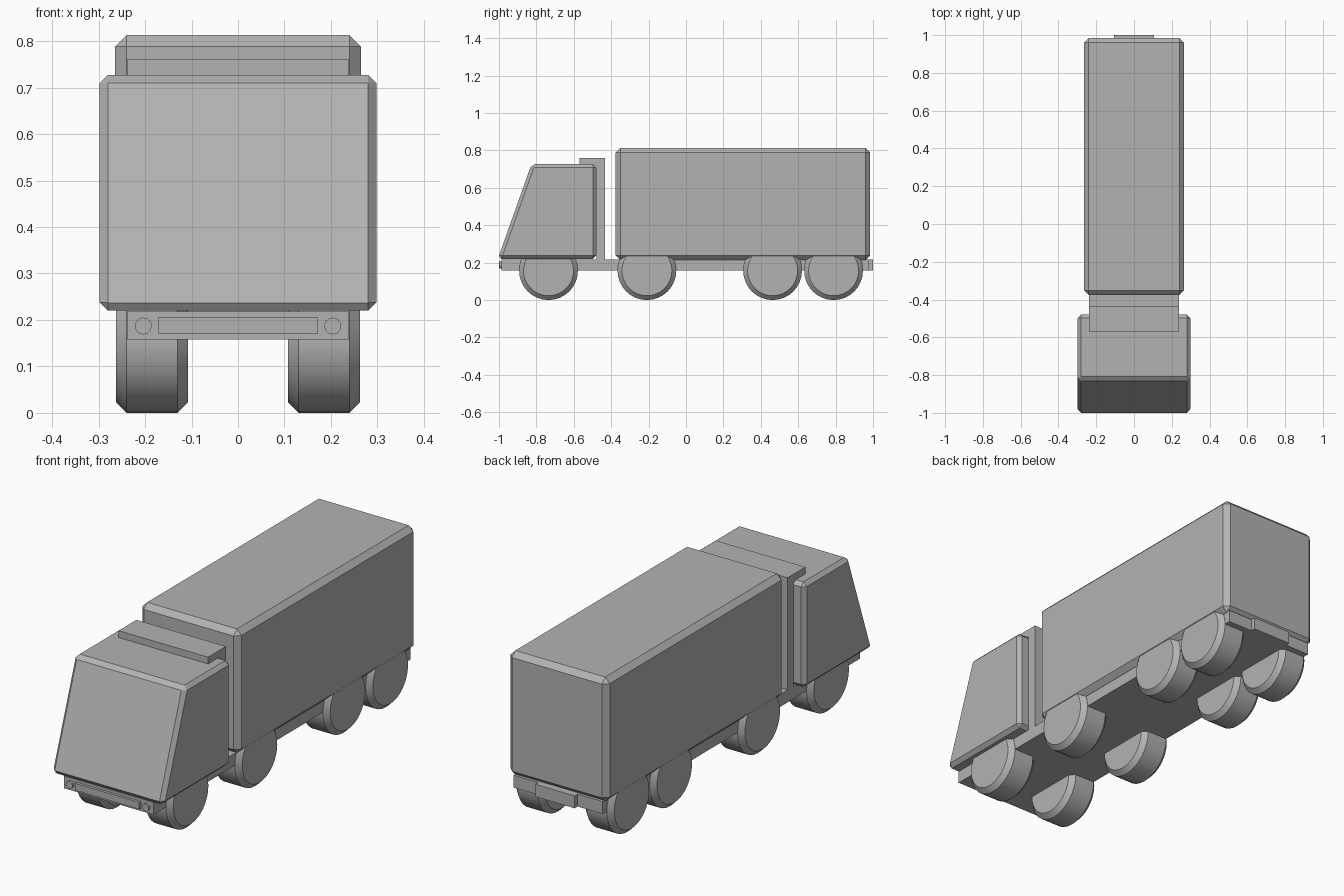
import bpy
import bmesh
import math

# Remove the default cube
cube = bpy.data.objects.get("Cube")
if cube:
    bpy.data.objects.remove(cube, do_unlink=True)

# One grey for the whole truck
GREY = (0.45, 0.45, 0.45, 1.0)
grey = bpy.data.materials.new("plain_grey")
grey.use_nodes = True
grey.diffuse_color = GREY
grey.node_tree.nodes["Principled BSDF"].inputs["Base Color"].default_value = GREY


def chamfer(obj, width):
    mod = obj.modifiers.new("chamfer", "BEVEL")
    mod.width = width
    mod.segments = 1
    mod.limit_method = "ANGLE"
    mod.angle_limit = math.radians(35)


def side_profile(name, points, half_width, width=0):
    """Extrude a closed (y, z) outline across x, with optional chamfered edges."""
    bm = bmesh.new()
    face = bm.faces.new([bm.verts.new((-half_width, y, z)) for y, z in points])
    grown = bmesh.ops.extrude_face_region(bm, geom=[face])
    verts = [v for v in grown["geom"] if isinstance(v, bmesh.types.BMVert)]
    bmesh.ops.translate(bm, verts=verts, vec=(2 * half_width, 0, 0))
    bmesh.ops.recalc_face_normals(bm, faces=bm.faces)
    mesh = bpy.data.meshes.new(name)
    bm.to_mesh(mesh)
    bm.free()
    mesh.materials.append(grey)
    obj = bpy.data.objects.new(name, mesh)
    bpy.context.collection.objects.link(obj)
    if width:
        chamfer(obj, width)
    return obj


def block(name, half_width, y0, y1, z0, z1, width=0):
    return side_profile(name, [(y0, z0), (y1, z0), (y1, z1), (y0, z1)], half_width, width)


def cylinder(name, radius, depth, location, rotation, sides):
    bpy.ops.mesh.primitive_cylinder_add(vertices=sides, radius=radius, depth=depth,
                                        location=location, rotation=rotation)
    obj = bpy.context.object
    obj.name = name
    obj.data.materials.append(grey)
    bpy.ops.object.shade_smooth_by_angle(angle=math.radians(30))
    return obj


# Cab with a raked front
side_profile("cab", [(-1.006, 0.22), (-0.479, 0.22), (-0.479, 0.727), (-0.826, 0.727)],
             0.298, 0.018)

# Wind deflector: upright panel behind the cab with a lip over the roof
side_profile("wind_deflector",
             [(-0.479, 0.2), (-0.434, 0.2), (-0.434, 0.76), (-0.57, 0.76),
              (-0.57, 0.72), (-0.479, 0.72)], 0.239)

# Cargo box
block("cargo_box", 0.265, -0.376, 0.985, 0.214, 0.813, 0.025)

# Chassis with its front and rear plates
block("chassis", 0.239, -0.987, 0.977, 0.158, 0.218)
block("front_plate", 0.172, -1.0, -0.98, 0.171, 0.205)
block("rear_plate", 0.105, 0.97, 1.0, 0.158, 0.218)

for side, sign in (("left", 1), ("right", -1)):
    # Headlights
    cylinder(f"headlight_{side}", 0.018, 0.02, (sign * 0.204, -0.988, 0.187),
             (math.pi / 2, 0, 0), 24)
    # Wheels on four axles
    for axle, y in enumerate((-0.735, -0.209, 0.463, 0.789), 1):
        wheel = cylinder(f"wheel_{side}_{axle}", 0.157, 0.155, (sign * 0.185, y, 0.157),
                         (0, math.pi / 2, 0), 32)
        chamfer(wheel, 0.023)
